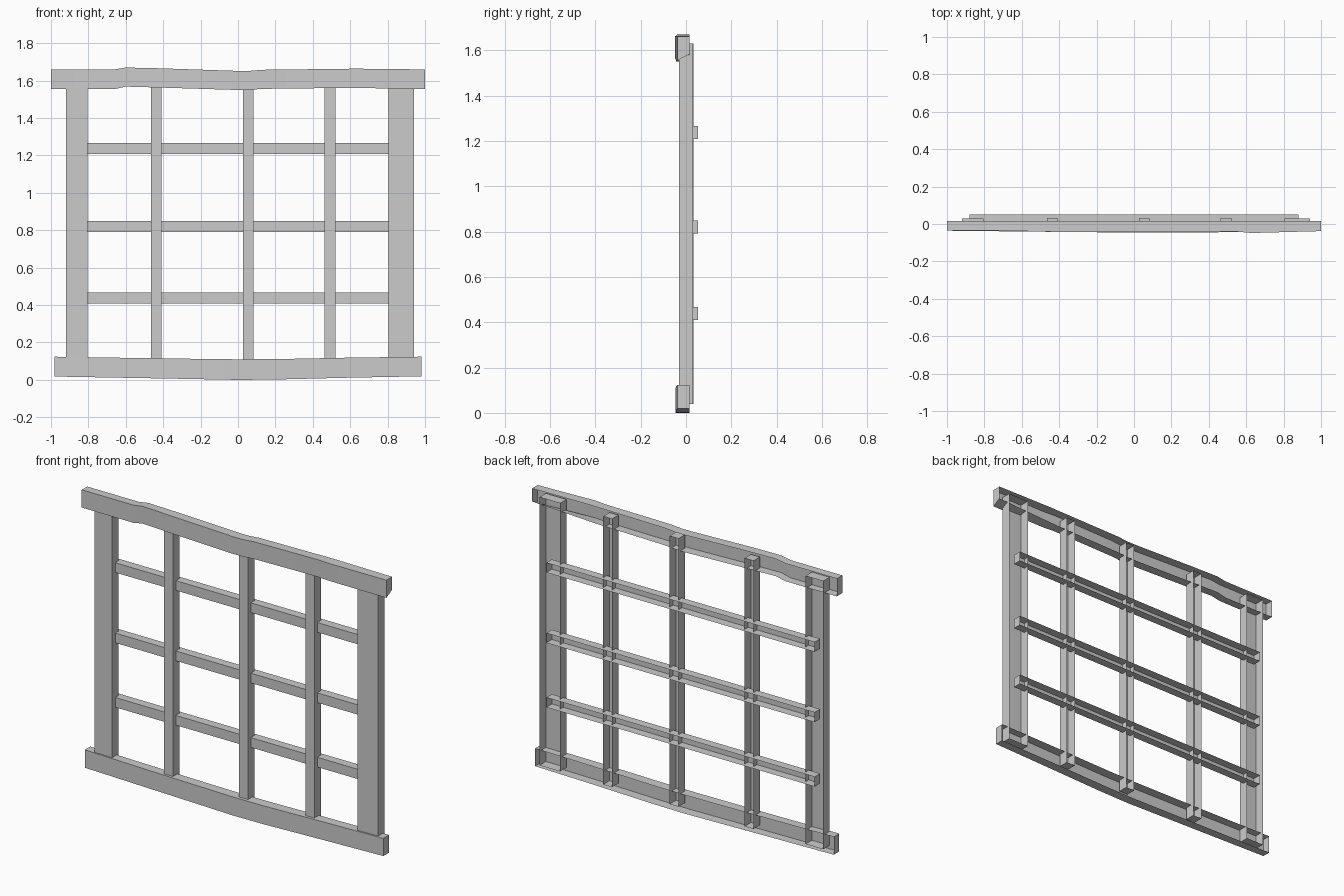
import bpy, bmesh

if "Cube" in bpy.data.objects:
    bpy.data.objects.remove(bpy.data.objects["Cube"])


def finish(name, bm, smooth=False):
    mesh = bpy.data.meshes.new(name)
    bm.to_mesh(mesh)
    bm.free()
    obj = bpy.data.objects.new(name, mesh)
    bpy.context.collection.objects.link(obj)
    if smooth:
        bpy.context.view_layer.objects.active = obj
        obj.select_set(True)
        bpy.ops.object.shade_smooth_by_angle(angle=0.6)
        obj.select_set(False)


def beam(name, x0, x1, y0, y1, z0, z1):
    """Box beam with an open back."""
    bm = bmesh.new()
    bmesh.ops.create_cube(bm, size=1)
    for v in bm.verts:
        v.co = (x1 if v.co.x > 0 else x0,
                y1 if v.co.y > 0 else y0,
                z1 if v.co.z > 0 else z0)
    bm.normal_update()
    back = [f for f in bm.faces if f.normal.y > 0.9]
    bmesh.ops.delete(bm, geom=back, context='FACES')
    finish(name, bm)


def rail(name, stations, back_y):
    """Warped rail, open at the back; station = x, front y, bottom, top, back bottom."""
    bm = bmesh.new()
    rings = [[bm.verts.new(p) for p in ((x, back_y, t), (x, fy, t),
                                        (x, fy, b), (x, back_y, bb))]
             for x, fy, b, t, bb in stations]
    for a, c in zip(rings, rings[1:]):
        for i in range(3):
            bm.faces.new((a[i], a[i + 1], c[i + 1], c[i]))
    bm.faces.new(rings[0][::-1])
    bm.faces.new(rings[-1])
    finish(name, bm, True)


# Top and bottom rails, hand-hewn
rail("top_rail", [
    (-1.0, -0.036, 1.555, 1.66, 1.555),
    (-0.66, -0.036, 1.555, 1.66, 1.555),
    (-0.60, -0.038, 1.568, 1.67, 1.568),
    (-0.42, -0.042, 1.563, 1.666, 1.563),
    (0.0, -0.044, 1.55, 1.652, 1.55),
    (0.06, -0.044, 1.551, 1.652, 1.551),
    (0.13, -0.043, 1.556, 1.658, 1.556),
    (0.55, -0.041, 1.561, 1.663, 1.563),
    (0.63, -0.048, 1.561, 1.664, 1.566),
    (1.0, -0.038, 1.555, 1.66, 1.583)], 0.015)
rail("bottom_rail", [
    (-0.98, -0.036, 0.018, 0.124, 0.018),
    (-0.42, -0.042, 0.008, 0.115, 0.008),
    (0.0, -0.046, 0.0, 0.11, 0.0),
    (0.2, -0.046, 0.002, 0.111, 0.002),
    (0.6, -0.043, 0.012, 0.119, 0.012),
    (0.98, -0.038, 0.019, 0.124, 0.019)], 0.015)

# Wide side posts
beam("left_post", -0.92, -0.805, -0.03, 0.03, 0.04, 1.63)
beam("right_post", 0.805, 0.94, -0.03, 0.03, 0.04, 1.63)

# Thin upright bars
for i, x in enumerate((-0.437, 0.055, 0.491)):
    beam(f"upright_bar_{i + 1}", x - 0.029, x + 0.029, -0.027, 0.033, 0.04, 1.63)

# Cross bars behind the uprights
for i, z in enumerate((0.438, 0.82, 1.237)):
    beam(f"cross_bar_{i + 1}", -0.88, 0.88, 0.0, 0.052, z - 0.029, z + 0.029)
